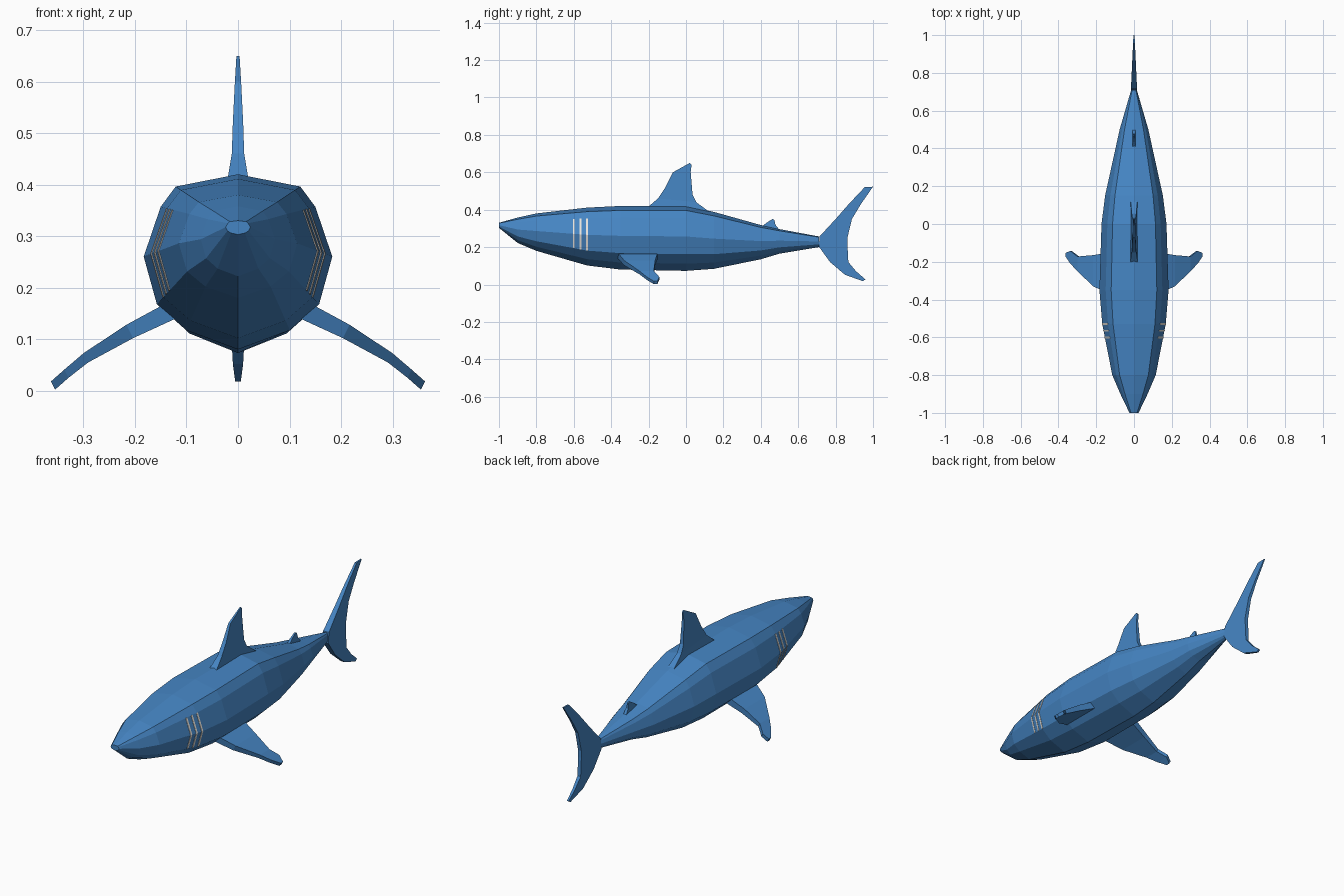
import bpy, bmesh

if "Cube" in bpy.data.objects:
    bpy.data.objects.remove(bpy.data.objects["Cube"])


def material(name, rgb):
    m = bpy.data.materials.new(name)
    m.diffuse_color = (*rgb, 1)
    m.use_nodes = True
    m.node_tree.nodes["Principled BSDF"].inputs["Base Color"].default_value = m.diffuse_color
    return m


BLUE = material("sea blue", (0.06, 0.235, 0.55))
PALE = material("pale gill", (0.88, 0.85, 0.8))


def loft(name, rings, mat):
    """Skin equal-length point rings into a closed flat-shaded mesh."""
    bm = bmesh.new()
    loops = [[bm.verts.new(p) for p in r] for r in rings]
    n = len(loops[0])
    for a, b in zip(loops, loops[1:]):
        for i in range(n):
            j = (i + 1) % n
            bm.faces.new((a[i], a[j], b[j], b[i]))
    bm.faces.new(loops[0])
    bm.faces.new(loops[-1])
    bmesh.ops.recalc_face_normals(bm, faces=bm.faces)
    me = bpy.data.meshes.new(name)
    bm.to_mesh(me)
    bm.free()
    me.materials.append(mat)
    ob = bpy.data.objects.new(name, me)
    bpy.context.collection.objects.link(ob)
    return ob


# Body: stations of (y, top z, bottom z, half width)
STATIONS = [(-1.0, .330, .303, .024), (-.9, .358, .222, .072), (-.8, .380, .180, .115),
            (-.53, .411, .102, .168), (-.35, .420, .080, .183), (0, .420, .073, .172),
            (.15, .388, .084, .153), (.40, .318, .135, .098), (.50, .296, .165, .076),
            (.71, .257, .200, .015)]
# Half cross-section: (fraction of half width, fraction of height)
SECTION = [(0, 1), (.66, .93), (.82, .815), (1, .53), (.86, .257), (.55, .11), (0, 0)]


def half_ring(y):
    for a, b in zip(STATIONS, STATIONS[1:]):
        if a[0] <= y <= b[0]:
            t = (y - a[0]) / (b[0] - a[0])
            top, bot, w = (a[k] + t * (b[k] - a[k]) for k in (1, 2, 3))
            return [(w * u, y, bot + v * (top - bot)) for u, v in SECTION]


def full_ring(y):
    h = half_ring(y)
    return h + [(-x, yy, z) for x, yy, z in reversed(h[1:-1])]


loft("body", [full_ring(s[0]) for s in STATIONS], BLUE)

# Gill slits: thin strips hugging the widest side faces
for side, label in ((1, "right"), (-1, "left")):
    for k, y in enumerate((-.60, -.565, -.53)):
        a, b = half_ring(y - .005), half_ring(y + .005)
        rings = []
        for i in (2, 3, 4):
            rings.append([(side * p[0] * s, p[1], p[2])
                          for p, s in ((a[i], .98), (a[i], 1.012), (b[i], 1.012), (b[i], .98))])
        loft(f"gill_{label}_{k + 1}", rings, PALE)


# Upright fins: (lead y, lead z, trail y, trail z, lead half thickness, trail half thickness)
def upright_fin(name, sections):
    loft(name, [[(-a, ly, lz), (a, ly, lz), (b, ty, tz), (-b, ty, tz)]
                for ly, lz, ty, tz, a, b in sections], BLUE)


upright_fin("dorsal_fin", [(-.22, .40, .15, .37, .022, .020), (-.15, .46, .055, .44, .012, .012),
                           (-.11, .52, .035, .48, .010, .010), (-.07, .60, .025, .60, .006, .006),
                           (.02, .65, .03, .64, .003, .003)])
upright_fin("rear_dorsal_fin", [(.40, .305, .505, .285, .010, .010), (.43, .33, .478, .32, .006, .006),
                                (.462, .35, .473, .345, .003, .003)])


def taper(y):
    return max(.003, .017 - (y - .7) * .047)


tail = [(.955, .52, 1.0, .523), (.87, .43, .935, .43), (.80, .35, .887, .35), (.715, .258, .863, .25),
        (.71, .203, .863, .215), (.77, .12, .868, .12), (.85, .052, .91, .07), (.945, .018, .96, .027)]
upright_fin("tail_fin", [(*s, taper(s[0]), taper(s[2])) for s in tail])

# Pectoral fins: (x, centre z, lead y, trail y, half thickness), mirrored
PECTORAL = [(.12, .160, -.37, -.15, .016), (.21, .115, -.33, -.165, .013), (.295, .064, -.25, -.172, .009),
            (.333, .033, -.21, -.143, .008), (.359, .010, -.172, -.153, .008)]
for side, label in ((1, "right"), (-1, "left")):
    loft(f"pectoral_fin_{label}",
         [[(side * (x - t * .5), ly, z - t), (side * (x + t * .5), ly, z + t),
           (side * (x + t * .5), ty, z + t), (side * (x - t * .5), ty, z - t)]
          for x, z, ly, ty, t in PECTORAL], BLUE)
